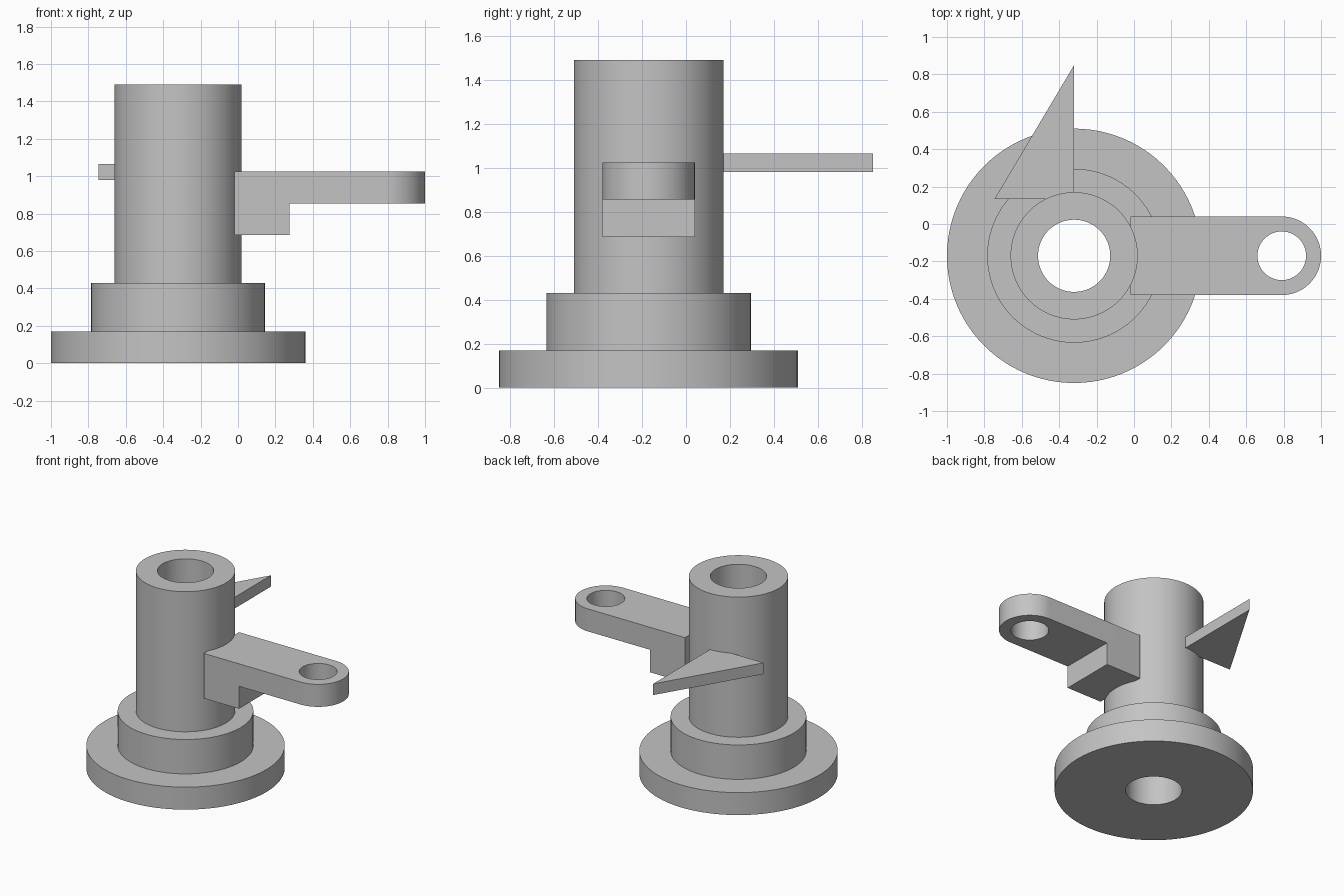
import bpy, bmesh, math

cube = bpy.data.objects.get("Cube")
if cube:
    bpy.data.objects.remove(cube, do_unlink=True)

grey = bpy.data.materials.new("plain grey")
grey.use_nodes = True
grey.diffuse_color = (0.55, 0.55, 0.55, 1)
grey.node_tree.nodes["Principled BSDF"].inputs["Base Color"].default_value = grey.diffuse_color

AXIS_X, AXIS_Y = -0.32, -0.17
SEGMENTS = 96


def arc(cx, cy, radius, start, end, steps):
    """Points along an arc, both ends included."""
    angles = [start + (end - start) * i / steps for i in range(steps + 1)]
    return [(cx + radius * math.cos(a), cy + radius * math.sin(a)) for a in angles]


def finish(bm, name):
    bmesh.ops.recalc_face_normals(bm, faces=bm.faces)
    mesh = bpy.data.meshes.new(name)
    bm.to_mesh(mesh)
    bm.free()
    mesh.materials.append(grey)
    obj = bpy.data.objects.new(name, mesh)
    bpy.context.collection.objects.link(obj)
    bpy.ops.object.select_all(action="DESELECT")
    obj.select_set(True)
    bpy.context.view_layer.objects.active = obj
    bpy.ops.object.shade_smooth_by_angle(angle=math.radians(30))
    return obj


def lathe(name, profile):
    """Revolve a closed (radius, height) profile around the column axis."""
    bm = bmesh.new()
    rings = []
    for radius, z in profile:
        circle = arc(AXIS_X, AXIS_Y, radius, 0, math.tau, SEGMENTS)[:-1]
        rings.append([bm.verts.new((x, y, z)) for x, y in circle])
    for a, b in zip(rings, rings[1:] + rings[:1]):
        for i in range(SEGMENTS):
            j = (i + 1) % SEGMENTS
            bm.faces.new((a[i], a[j], b[j], b[i]))
    return finish(bm, name)


def prism(name, loops, bottom, top):
    """Extrude an outline, with optional hole loops, straight up."""
    bm = bmesh.new()
    edges = []
    for loop in loops:
        verts = [bm.verts.new((x, y, bottom)) for x, y in loop]
        edges += [bm.edges.new(pair) for pair in zip(verts, verts[1:] + verts[:1])]
    bmesh.ops.triangle_fill(bm, edges=edges, use_beauty=True, normal=(0, 0, 1))
    result = bmesh.ops.extrude_face_region(bm, geom=bm.faces[:], use_keep_orig=True)
    raised = [g for g in result["geom"] if isinstance(g, bmesh.types.BMVert)]
    bmesh.ops.translate(bm, verts=raised, vec=(0, 0, top - bottom))
    return finish(bm, name)


# Stepped base and hollow column
lathe("stepped_column", [
    (0.193, 0), (0.68, 0), (0.68, 0.17), (0.465, 0.17),
    (0.465, 0.43), (0.34, 0.43), (0.34, 1.49), (0.193, 1.49),
])

# Side arm with rounded end and eye hole
inner_x, eye_x, half_width = -0.02, 0.79, 0.21
low_y, high_y = AXIS_Y - half_width, AXIS_Y + half_width
outline = [(inner_x, high_y), (inner_x, low_y)]
outline += arc(eye_x, AXIS_Y, half_width, -math.pi / 2, math.pi / 2, SEGMENTS // 2)
eye = arc(eye_x, AXIS_Y, 0.13, 0, math.tau, SEGMENTS)[:-1]
prism("side_arm", [outline, eye], 0.855, 1.025)

# Support block under the arm
prism("arm_support", [[(inner_x, low_y), (0.275, low_y), (0.275, high_y), (inner_x, high_y)]],
      0.685, 0.855)

# Triangular pointer at the back
prism("pointer_fin", [[(AXIS_X, 0.85), (-0.745, 0.135), (AXIS_X, 0.135)]], 0.98, 1.065)
